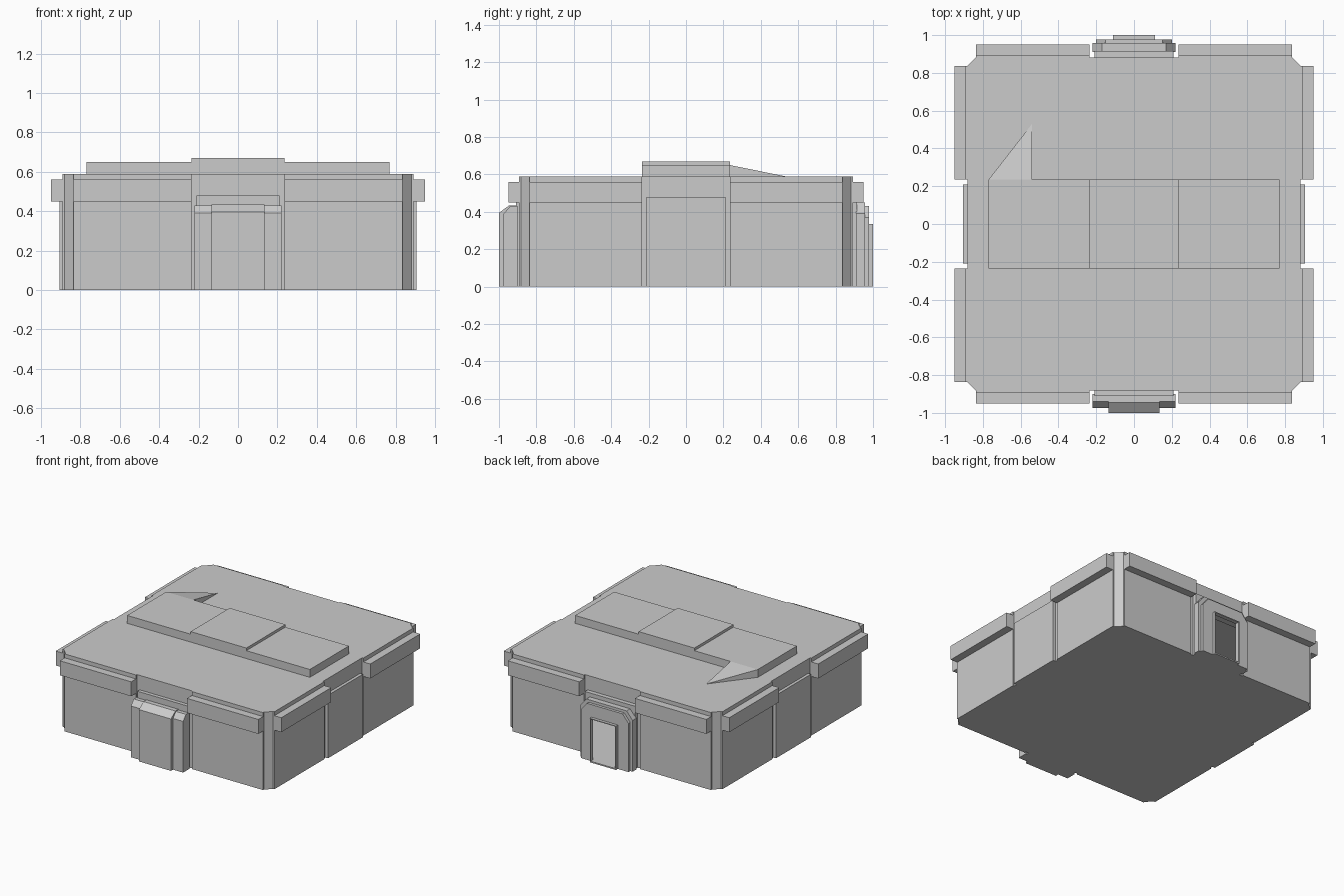
import bpy, bmesh
from mathutils import Vector

cube = bpy.data.objects.get("Cube")
if cube:
    bpy.data.objects.remove(cube, do_unlink=True)

grey = bpy.data.materials.new("plain grey")
grey.use_nodes = True
grey.diffuse_color = (0.6, 0.6, 0.6, 1)
grey.node_tree.nodes["Principled BSDF"].inputs["Base Color"].default_value = (0.6, 0.6, 0.6, 1)


def prism(name, outline, place, start, end):
    """Extrude a 2D outline; place(a, b, t) gives the 3D point."""
    bm = bmesh.new()
    rings = [[bm.verts.new(place(a, b, t)) for a, b in outline] for t in (start, end)]
    n = len(outline)
    for ring in rings:
        bm.faces.new(ring)
    for i in range(n):
        j = (i + 1) % n
        bm.faces.new((rings[0][i], rings[0][j], rings[1][j], rings[1][i]))
    bmesh.ops.recalc_face_normals(bm, faces=bm.faces)
    mesh = bpy.data.meshes.new(name)
    bm.to_mesh(mesh)
    bm.free()
    mesh.materials.append(grey)
    obj = bpy.data.objects.new(name, mesh)
    bpy.context.collection.objects.link(obj)
    return obj


def upright(a, b, t):
    return Vector((a, b, t))


def along_x(a, b, t):
    return Vector((t, a, b))


def along_y(a, b, t):
    return Vector((a, t, b))


def box(name, x0, x1, y0, y1, z0, z1):
    return prism(name, [(x0, y0), (x1, y0), (x1, y1), (x0, y1)], upright, z0, z1)


def cut(obj, cutter):
    cutter.hide_render = True
    cutter.hide_viewport = True
    cutter.display_type = 'WIRE'
    mod = obj.modifiers.new("opening", 'BOOLEAN')
    mod.operation = 'DIFFERENCE'
    mod.solver = 'EXACT'
    mod.object = cutter


# Hollow body with cut corners
w, c = 0.882, 0.836
body = prism("body", [(w, -c), (w, c), (c, w), (-c, w), (-w, c), (-w, -c), (-c, -w), (c, -w)],
             upright, 0, 0.59)
cut(body, box("room_cutter", -0.82, 0.82, -0.82, 0.87, 0.01, 0.58))

# Wall panels and overhanging rim on all four sides
for s in (-1, 1):
    for e in (-1, 1):
        lo, hi = sorted((e * 0.235, e * 0.836))
        a, b = sorted((s * 0.87, s * 0.892))
        p, q = sorted((s * 0.885, s * 0.95))
        box("side_wall_panel", a, b, lo, hi, 0, 0.59)
        box("end_wall_panel", lo, hi, a, b, 0, 0.59)
        box("side_rim", p, q, lo, hi, 0.45, 0.56)
        box("end_rim", lo, hi, p, q, 0.45, 0.56)
    a, b = sorted((s * 0.87, s * 0.905))
    box("side_plate", a, b, -0.21, 0.21, 0, 0.48)

# Roof slabs and the ramp behind them
box("roof_slab", -0.77, 0.77, -0.235, 0.235, 0.585, 0.65)
box("roof_centre_slab", -0.235, 0.235, -0.235, 0.235, 0.585, 0.67)
ramp = bmesh.new()
base = [ramp.verts.new(v) for v in ((-0.77, 0.235, 0.585), (-0.54, 0.235, 0.585), (-0.54, 0.53, 0.59))]
top = [ramp.verts.new(v) for v in ((-0.77, 0.235, 0.65), (-0.54, 0.235, 0.65))]
bmesh.ops.convex_hull(ramp, input=base + top)
ramp_mesh = bpy.data.meshes.new("roof_ramp")
ramp.to_mesh(ramp_mesh)
ramp.free()
ramp_mesh.materials.append(grey)
bpy.context.collection.objects.link(bpy.data.objects.new("roof_ramp", ramp_mesh))

# Front door: back plate, two side pillars and a taller centre with sloped tops
box("front_door_plate", -0.21, 0.21, -0.91, -0.87, 0, 0.48)
prism("front_door_pillars", [(-0.9, 0), (-0.975, 0), (-0.975, 0.39), (-0.94, 0.43), (-0.9, 0.43)],
      along_x, -0.22, 0.22)
prism("front_door_centre", [(-0.9, 0), (-1, 0), (-1, 0.395), (-0.945, 0.435), (-0.9, 0.435)],
      along_x, -0.135, 0.135)

# Back doorway: plate, stepped frame with clipped corners, thin lip
frame = [box("back_door_plate", -0.21, 0.21, 0.87, 0.915, 0, 0.48)]
for name, half, height, y0, y1 in (("back_door_frame", 0.22, 0.45, 0.91, 0.957),
                                   ("back_door_front", 0.20, 0.43, 0.955, 0.978)):
    outline = [(-half, 0), (half, 0), (half, height - 0.06), (half - 0.05, height),
               (0.05 - half, height), (-half, height - 0.06)]
    frame.append(prism(name, outline, along_y, y0, y1))
lip = box("back_door_lip", -0.11, 0.11, 0.97, 1.0, 0, 0.335)

# Opening through the back into the hollow body
passage = box("passage_cutter", -0.19, 0.19, 0.8, 0.968, 0.01, 0.37)
doorway = box("doorway_cutter", -0.104, 0.104, 0.8, 1.1, 0.01, 0.329)
for part in [body, lip] + frame:
    cut(part, doorway)
for part in [body] + frame:
    cut(part, passage)
